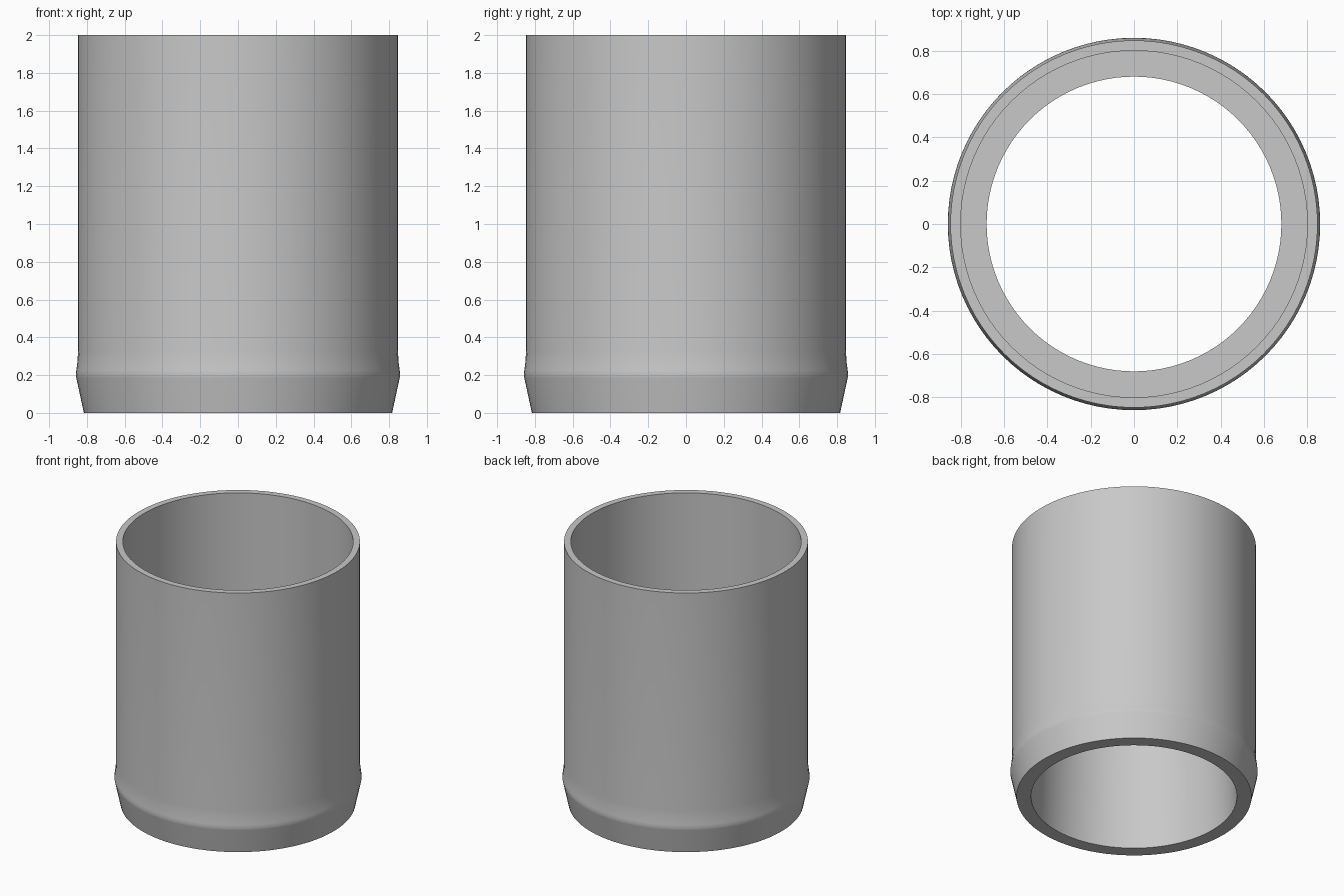
import bpy
import bmesh
from math import cos, sin, tau, radians

cube = bpy.data.objects.get("Cube")
if cube:
    bpy.data.objects.remove(cube, do_unlink=True)

SEGMENTS = 96

# Single plain grey
grey = bpy.data.materials.new("light_grey")
grey.use_nodes = True
colour = (0.58, 0.58, 0.58, 1)
grey.diffuse_color = colour
grey.node_tree.nodes["Principled BSDF"].inputs["Base Color"].default_value = colour


def lathe(name, profile, material):
    """Spin a closed (radius, height) profile around the z axis."""
    bm = bmesh.new()
    rings = [[bm.verts.new((r * cos(tau * i / SEGMENTS), r * sin(tau * i / SEGMENTS), z))
              for i in range(SEGMENTS)] for r, z in profile]
    for ring, following in zip(rings, rings[1:] + rings[:1]):
        for i in range(SEGMENTS):
            j = (i + 1) % SEGMENTS
            bm.faces.new((ring[i], ring[j], following[j], following[i]))
    bmesh.ops.recalc_face_normals(bm, faces=bm.faces)
    mesh = bpy.data.meshes.new(name)
    bm.to_mesh(mesh)
    bm.free()
    mesh.materials.append(material)
    obj = bpy.data.objects.new(name, mesh)
    bpy.context.collection.objects.link(obj)
    bpy.ops.object.select_all(action='DESELECT')
    obj.select_set(True)
    bpy.context.view_layer.objects.active = obj
    bpy.ops.object.shade_smooth_by_angle(angle=radians(30))
    return obj


# Outside: tapered foot, raised bead, straight barrel, flat rim
outside = [(0.816, 0), (0.856, 0.185), (0.859, 0.2), (0.856, 0.225),
           (0.850, 0.27), (0.847, 0.33), (0.847, 2)]
# Inside: wide upper bore, flat ledge, narrower drafted lower bore
inside = [(0.80, 2), (0.80, 1.0), (0.68, 1.0), (0.715, 0)]

lathe("sleeve", outside + inside, grey)
